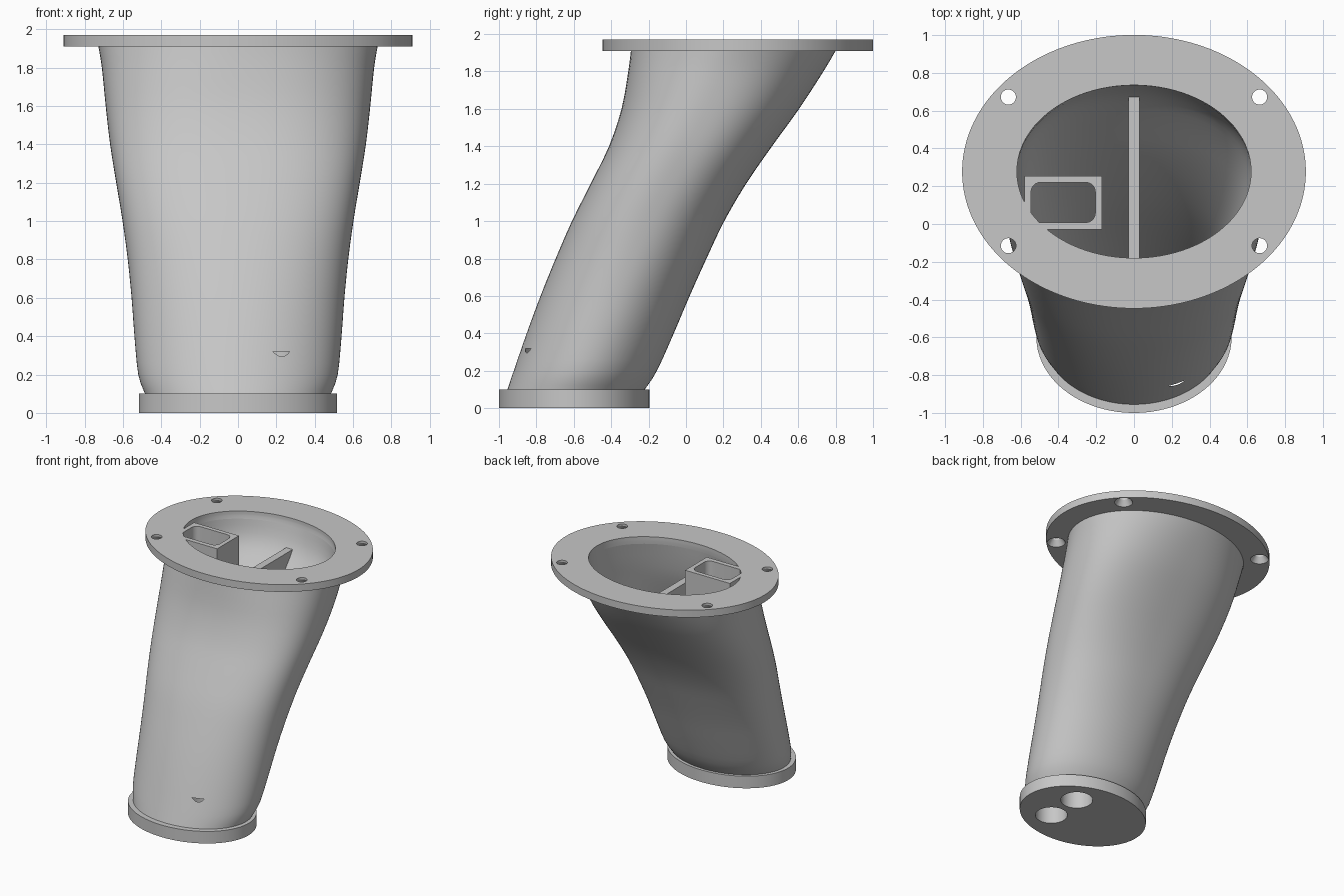
import bpy, bmesh, math

old = bpy.data.objects.get("Cube")
if old:
    bpy.data.objects.remove(old, do_unlink=True)

grey = bpy.data.materials.new("plain grey")
grey.use_nodes = True
COLOR = (0.57, 0.57, 0.57, 1)
grey.diffuse_color = COLOR
grey.node_tree.nodes["Principled BSDF"].inputs["Base Color"].default_value = COLOR

# Stations: height, half width, front y, back y
OUTER = [
    (0.10, 0.485, -0.955, -0.220), (0.20, 0.520, -0.921, -0.155),
    (0.40, 0.540, -0.852, -0.065), (0.60, 0.555, -0.778, 0.020),
    (0.80, 0.575, -0.697, 0.110), (1.00, 0.602, -0.610, 0.205),
    (1.20, 0.635, -0.510, 0.322), (1.40, 0.667, -0.412, 0.460),
    (1.60, 0.690, -0.345, 0.605), (1.80, 0.710, -0.309, 0.735),
    (1.91, 0.728, -0.295, 0.800),
]
INNER = [
    (0.36, 0.440, -0.770, -0.190), (0.60, 0.460, -0.685, -0.080),
    (0.80, 0.480, -0.600, 0.010), (1.00, 0.505, -0.510, 0.110),
    (1.20, 0.535, -0.405, 0.235), (1.40, 0.565, -0.310, 0.385),
    (1.60, 0.595, -0.238, 0.555), (1.75, 0.610, -0.205, 0.672),
    (1.91, 0.619, -0.183, 0.727), (1.97, 0.620, -0.180, 0.735),
    (2.10, 0.620, -0.180, 0.735),
]
FLANGE_Y, TOP = 0.277, 1.97


def smooth_rows(rows, steps=3):
    """Catmull-Rom refinement of the stations."""
    out = []
    for i in range(len(rows) - 1):
        p = [rows[max(i - 1, 0)], rows[i], rows[i + 1], rows[min(i + 2, len(rows) - 1)]]
        for k in range(steps):
            t = k / steps
            out.append(tuple(
                0.5 * (2 * b + (c - a) * t + (2 * a - 5 * b + 4 * c - d) * t * t
                       + (3 * b - a - 3 * c + d) * t ** 3)
                for a, b, c, d in zip(*p)))
    return out + [rows[-1]]


def loft(name, rings):
    """Closed solid through rings of points with equal counts."""
    bm = bmesh.new()
    loops = [[bm.verts.new(p) for p in ring] for ring in rings]
    n = len(loops[0])
    for a, b in zip(loops, loops[1:]):
        for i in range(n):
            j = (i + 1) % n
            bm.faces.new((a[i], a[j], b[j], b[i]))
    bm.faces.new(loops[0][::-1])
    bm.faces.new(loops[-1])
    bmesh.ops.recalc_face_normals(bm, faces=bm.faces)
    mesh = bpy.data.meshes.new(name)
    bm.to_mesh(mesh)
    bm.free()
    mesh.materials.append(grey)
    ob = bpy.data.objects.new(name, mesh)
    bpy.context.collection.objects.link(ob)
    return ob


def ellipse(cx, cy, rx, ry, z, n=96, power=2.0):
    """Ellipse ring; a power above 2 makes it squarer."""
    def bend(v):
        return math.copysign(abs(v) ** (2 / power), v)
    angles = [2 * math.pi * (i + 0.5) / n for i in range(n)]
    return [(cx + rx * bend(math.cos(a)), cy + ry * bend(math.sin(a)), z) for a in angles]


def disc(name, cx, cy, rx, ry, z0, z1, n=96):
    return loft(name, [ellipse(cx, cy, rx, ry, z, n) for z in (z0, z1)])


def duct_rings(stations, inset=0.0):
    """Rings that are elliptical at both ends and fuller between them."""
    rings = []
    for z, w, f, b in smooth_rows(stations):
        t = min((z - 0.1) / 1.81, 1.0)
        power = 2 + 0.45 * math.sin(math.pi * t * t)
        rings.append(ellipse(0, (f + b) / 2, w - inset, (b - f) / 2 - inset, z, 96, power))
    return rings


def block(name, x0, x1, y0, y1, z0, z1, r=0.0):
    """Box with optionally rounded vertical edges."""
    pts = []
    for cx, cy, a0 in ((x1 - r, y1 - r, 0), (x0 + r, y1 - r, 90),
                       (x0 + r, y0 + r, 180), (x1 - r, y0 + r, 270)):
        for k in range(7 if r else 1):
            a = math.radians(a0 + 15 * k)
            pts.append((cx + r * math.cos(a), cy + r * math.sin(a)))
    return loft(name, [[(x, y, z) for x, y in pts] for z in (z0, z1)])


def boolean(ob, tool, op="DIFFERENCE"):
    mod = ob.modifiers.new("cut", "BOOLEAN")
    mod.operation, mod.solver, mod.object = op, "EXACT", tool
    bpy.context.view_layer.objects.active = ob
    bpy.ops.object.modifier_apply(modifier=mod.name)


# Main solids
body = loft("duct_body", duct_rings(OUTER))
flange = disc("top_flange", 0, FLANGE_Y, 0.91, 0.724, 1.91, TOP, 160)
base = disc("base_plate", 0, -0.598, 0.517, 0.402, 0, 0.10, 128)
helpers = []

# Hollow interior running smoothly into the mouth of the flange
cavity = loft("cavity_cutter", duct_rings(INNER))
helpers.append(cavity)
boolean(body, cavity)
boolean(flange, cavity)

# Four bolt holes in the flange, widening towards the underside
for x in (-0.665, 0.665):
    for y in (-0.115, 0.672):
        c = loft("bolt_cutter", [ellipse(x, y, r, r, z, 32) for r, z in
                                 ((0.068, 1.85), (0.068, 1.91), (0.04, 1.955), (0.04, 2.1))])
        helpers.append(c)
        boolean(flange, c)

# Two blind sockets from below; the front one just breaks the wall
for y in (-0.738, -0.442):
    c = disc("socket_cutter", 0.19, y, 0.12, 0.12, -0.1, 0.32, 48)
    helpers.append(c)
    boolean(base, c)
    boolean(body, c)

# Volume that trims the inside fittings to the duct wall
trim = loft("trim_volume", duct_rings(OUTER, 0.015)
            + [ellipse(0, FLANGE_Y, 0.72, 0.54, z) for z in (1.93, 2.1)])
helpers.append(trim)

# Central rib across the duct
rib = block("centre_rib", -0.03, 0.03, -1, 0.68, 0.35, 1.75)
boolean(rib, trim, "INTERSECT")

# Rectangular channel at the mouth
channel = block("side_channel", -0.58, -0.17, -0.03, 0.255, 1.0, TOP)
slot = block("slot_cutter", -0.545, -0.205, 0.008, 0.22, 0.9, 2.1, 0.05)
helpers.append(slot)
boolean(channel, slot)
boolean(channel, trim, "INTERSECT")

for h in helpers:
    bpy.data.objects.remove(h, do_unlink=True)

# Smooth the curved walls, keep rims sharp
bpy.ops.object.select_all(action="DESELECT")
for ob in (body, flange, base, rib, channel):
    ob.select_set(True)
bpy.context.view_layer.objects.active = body
bpy.ops.object.shade_smooth_by_angle(angle=math.radians(30))
